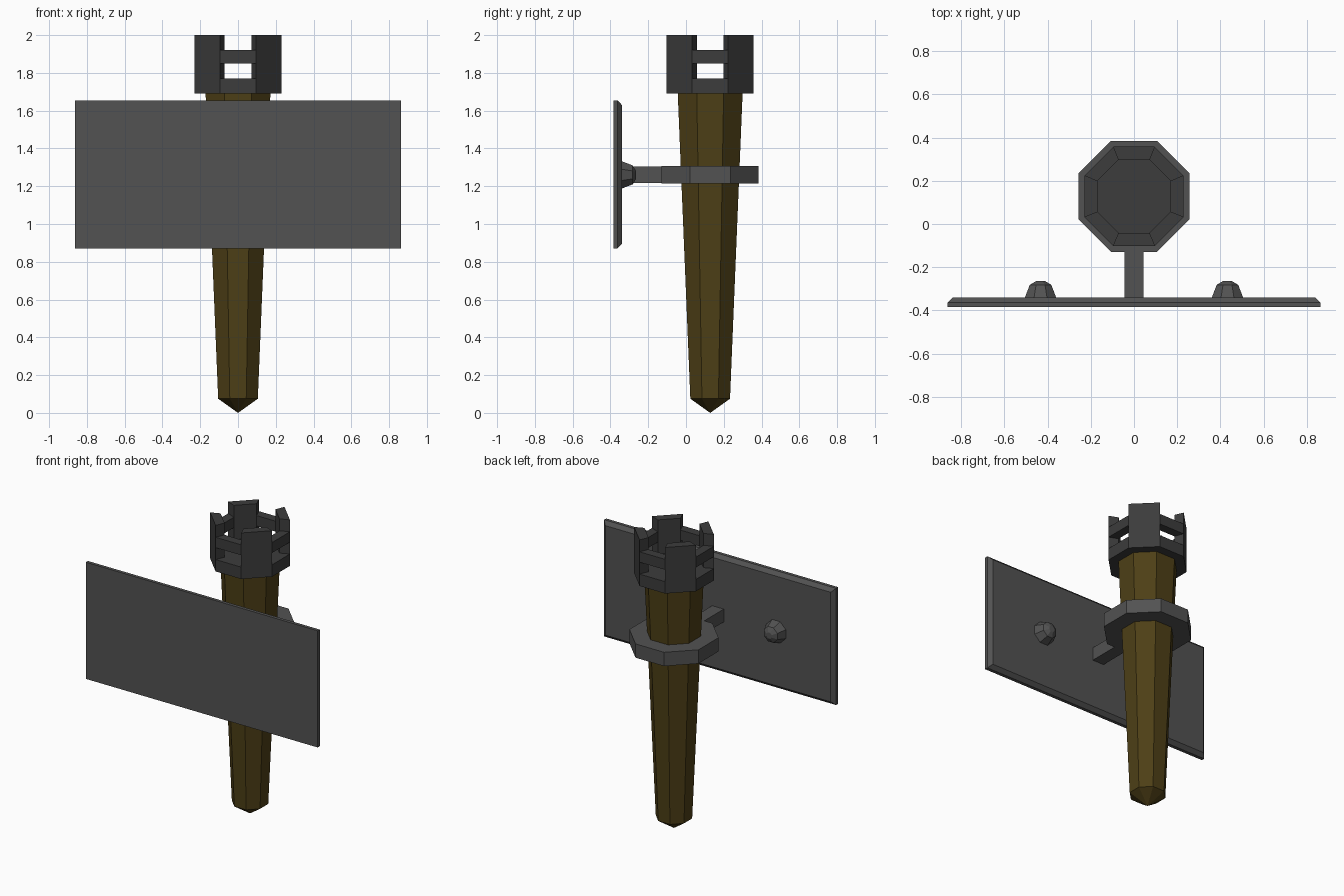
import bpy, bmesh, math

if "Cube" in bpy.data.objects:
    bpy.data.objects.remove(bpy.data.objects["Cube"])

CY = 0.128                      # torch axis in y
STEP = math.pi / 4


def material(name, rgb):
    m = bpy.data.materials.new(name)
    m.diffuse_color = (*rgb, 1)
    m.use_nodes = True
    m.node_tree.nodes["Principled BSDF"].inputs["Base Color"].default_value = m.diffuse_color
    return m


WOOD = material("dark_wood", (0.075, 0.05, 0.008))
IRON = material("iron", (0.085, 0.085, 0.085))
DARK = material("dark_iron", (0.045, 0.045, 0.045))


def finish(name, bm, mat):
    bmesh.ops.recalc_face_normals(bm, faces=bm.faces)
    me = bpy.data.meshes.new(name)
    bm.to_mesh(me)
    bm.free()
    me.materials.append(mat)
    ob = bpy.data.objects.new(name, me)
    bpy.context.collection.objects.link(ob)
    return ob


def corner(a, k):
    """Corner k of an octagon with apothem a and flats facing the axes."""
    r, t = a / math.cos(STEP / 2), (k - 0.5) * STEP
    return r * math.cos(t), r * math.sin(t)


def lathe(name, profile, mat, place=lambda x, y, z: (x, y + CY, z)):
    """Octagonal solid from (apothem, height) pairs; zero apothem makes a tip."""
    bm = bmesh.new()
    rings = [[bm.verts.new(place(*corner(a, k), z)) for k in range(8)] for a, z in profile]
    for lo, hi in zip(rings, rings[1:]):
        for k in range(8):
            j = (k + 1) % 8
            bm.faces.new((lo[k], lo[j], hi[j], hi[k]))
    bm.faces.new(rings[0])
    bm.faces.new(rings[-1])
    bmesh.ops.remove_doubles(bm, verts=bm.verts, dist=1e-5)
    return finish(name, bm, mat)


def wall_segments(name, sides, z0, z1, mat):
    """Pieces of the octagonal basket wall on the chosen sides."""
    bm = bmesh.new()
    for k in sides:
        ring = [corner(0.23, k), corner(0.23, k + 1), corner(0.17, k + 1), corner(0.17, k)]
        lo, hi = ([bm.verts.new((x, y + CY, z)) for x, y in ring] for z in (z0, z1))
        bm.faces.new(lo)
        bm.faces.new(hi)
        for i in range(4):
            j = (i + 1) % 4
            bm.faces.new((lo[i], lo[j], hi[j], hi[i]))
    return finish(name, bm, mat)


def box(name, x, y0, y1, z0, z1, mat, back_inset=0, lip=0):
    """Box along y, optionally chamfered towards its back face."""
    bm = bmesh.new()
    levels = [(y0, 0), (y1, back_inset)] if not lip else [(y0, 0), (y1 - lip, 0), (y1, back_inset)]
    rings = [[bm.verts.new(p) for p in ((-x + i, y, z0 + i), (x - i, y, z0 + i),
                                        (x - i, y, z1 - i), (-x + i, y, z1 - i))]
             for y, i in levels]
    for a, b in zip(rings, rings[1:]):
        for k in range(4):
            j = (k + 1) % 4
            bm.faces.new((a[k], a[j], b[j], b[k]))
    bm.faces.new(rings[0])
    bm.faces.new(rings[-1])
    return finish(name, bm, mat)


# Tapered shaft with pointed foot
lathe("shaft", [(0, 0), (0.105, 0.075), (0.172, 1.70)], WOOD)

# Fire basket: base, diagonal posts, rails between them
lathe("basket_base", [(0.23, 1.69), (0.23, 1.77)], DARK)
wall_segments("basket_posts", (1, 3, 5, 7), 1.77, 2.0, DARK)
wall_segments("basket_rails", (0, 2, 4, 6), 1.85, 1.92, DARK)

# Bracket collar and arm
lathe("collar", [(0.257, 1.215), (0.257, 1.308)], IRON)
box("bracket_arm", 0.043, -0.35, -0.11, 1.218, 1.305, IRON)

# Wall plate, chamfered on the torch side
box("wall_plate", 0.863, -0.385, -0.34, 0.87, 1.655, IRON, back_inset=0.024, lip=0.023)

# Domed bolts
for side, sx in (("left", -1), ("right", 1)):
    lathe("bolt_" + side, [(0.074, -0.345), (0.05, -0.282), (0.02, -0.264)], IRON,
          lambda x, y, h, sx=sx: (sx * (0.433 + x), h, 1.26 + y))
